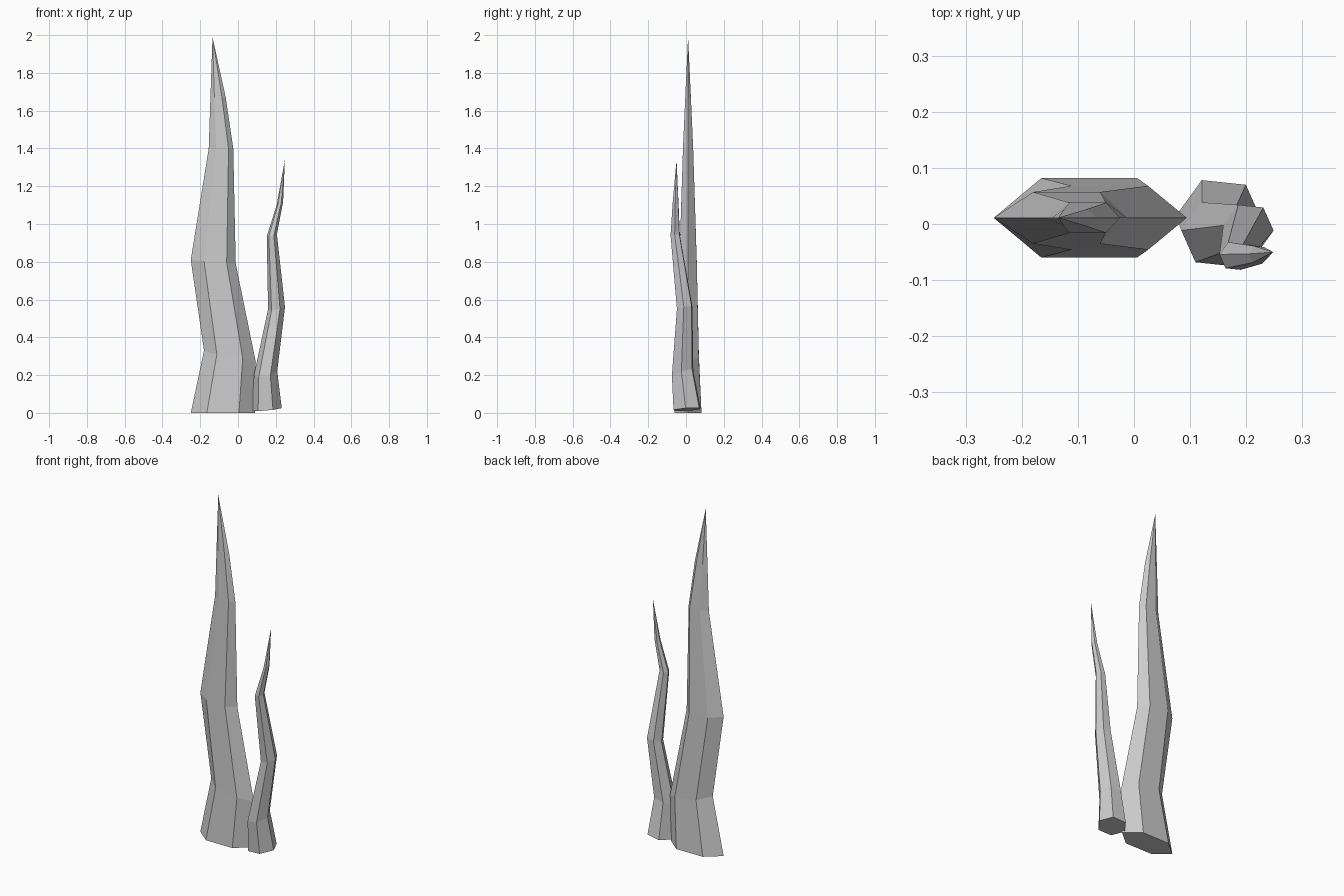
import bpy
import bmesh
from math import cos, sin, radians

if "Cube" in bpy.data.objects:
    bpy.data.objects.remove(bpy.data.objects["Cube"])


def loft(name, rings, tip):
    """Skin a stack of six-sided rings, cap the base and close to a tip."""
    bm = bmesh.new()
    loops = [[bm.verts.new(p) for p in ring] for ring in rings]
    n = len(loops[0])
    bm.faces.new(loops[0][::-1])
    for a, b in zip(loops, loops[1:]):
        for i in range(n):
            j = (i + 1) % n
            bm.faces.new((a[i], a[j], b[j], b[i]))
    top = bm.verts.new(tip)
    for i in range(n):
        bm.faces.new((loops[-1][i], loops[-1][(i + 1) % n], top))
    bmesh.ops.recalc_face_normals(bm, faces=bm.faces)
    mesh = bpy.data.meshes.new(name)
    bm.to_mesh(mesh)
    bm.free()
    obj = bpy.data.objects.new(name, mesh)
    bpy.context.collection.objects.link(obj)
    return obj


def blade_ring(left, in_left, in_right, right, half, z_left, z_right):
    """Flattened hexagon with sharp edges pointing left and right."""
    y = 0.011
    dz = (z_right - z_left) / 3
    zl, zr = z_left + dz, z_right - dz
    return [(right, y, z_right), (in_right, y + half, zr),
            (in_left, y + half, zl), (left, y, z_left),
            (in_left, y - half, zl), (in_right, y - half, zr)]


def stalk_ring(x, y, z, r, slope_x=0.0, slope_y=0.0):
    """Near-regular hexagon, optionally tilted."""
    ring = []
    for i in range(6):
        a = radians(60 * i - 6)
        dx, dy = r * cos(a), r * sin(a)
        ring.append((x + dx, y + dy, z + slope_x * dx + slope_y * dy))
    return ring


# Tall broad blade
loft("tall_blade", [
    blade_ring(-0.25, -0.165, 0.005, 0.09, 0.071, 0.0, 0.0),
    blade_ring(-0.18, -0.112, 0.025, 0.094, 0.057, 0.33, 0.27),
    blade_ring(-0.25, -0.18, -0.06, -0.012, 0.046, 0.81, 0.79),
    blade_ring(-0.155, -0.115, -0.05, -0.025, 0.027, 1.40, 1.40),
    blade_ring(-0.146, -0.125, -0.085, -0.065, 0.015, 1.67, 1.67),
], (-0.135, 0.011, 1.99))

# Short winding stalk
loft("short_stalk", [
    stalk_ring(0.153, 0.006, 0.018, 0.079, 0.1, 0.07),
    stalk_ring(0.146, -0.018, 0.21, 0.062, 0.2, 0.3),
    stalk_ring(0.204, -0.007, 0.555, 0.045, 0.15, 0.2),
    stalk_ring(0.179, -0.057, 0.94, 0.027, 0.2, 0.1),
    stalk_ring(0.222, -0.055, 1.11, 0.017, 0.5, 0.0),
], (0.248, -0.05, 1.34))
